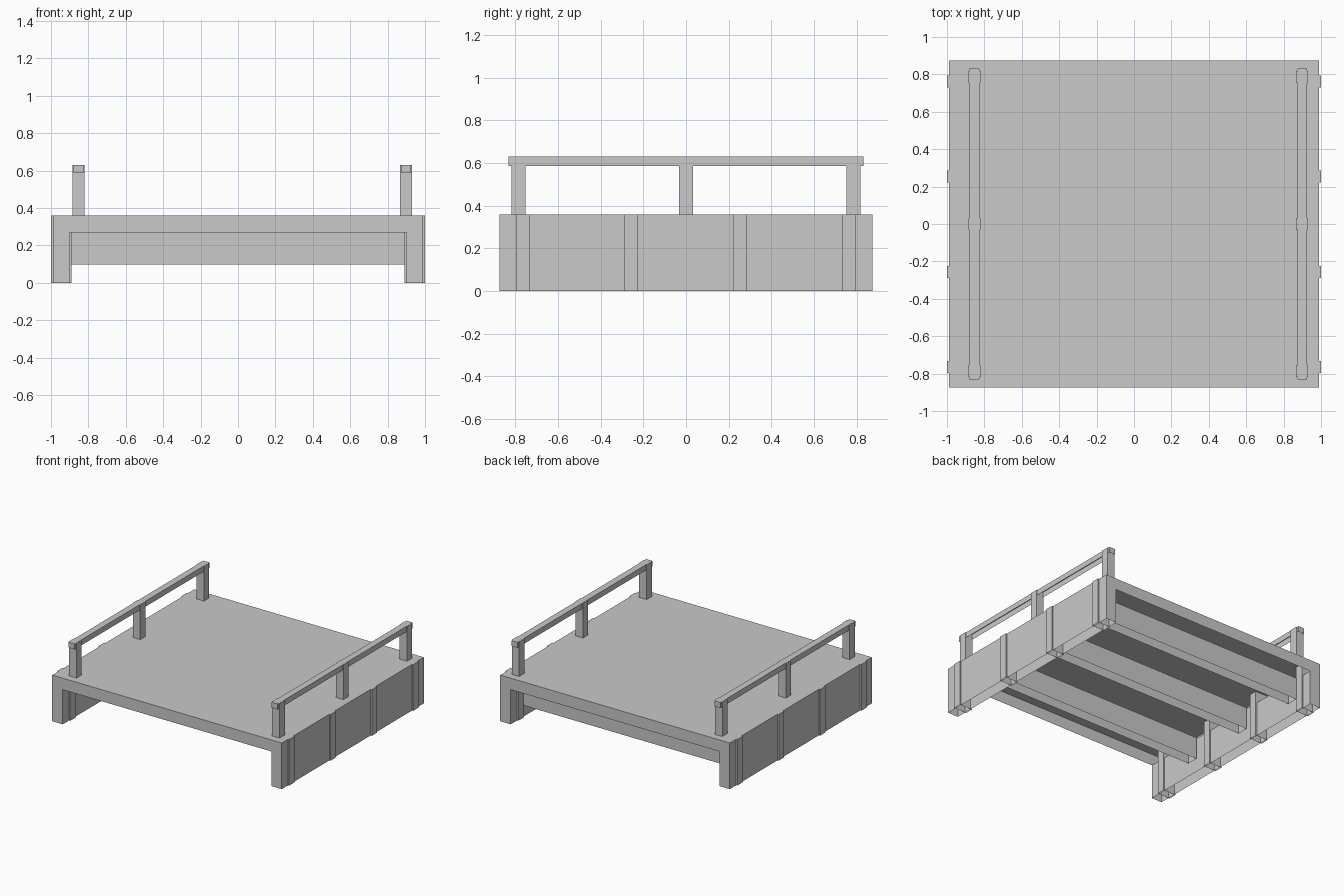
import bpy

if "Cube" in bpy.data.objects:
    bpy.data.objects.remove(bpy.data.objects["Cube"])

# single flat grey
grey = bpy.data.materials.new("plain grey")
grey.diffuse_color = (0.585, 0.585, 0.585, 1)
grey.use_nodes = True
grey.node_tree.nodes["Principled BSDF"].inputs["Base Color"].default_value = grey.diffuse_color


def box(name, x0, x1, y0, y1, z0, z1):
    """Axis-aligned box given by its limits, open underneath."""
    xs, ys, zs = (x0, x1), (y0, y1), (z0, z1)
    verts = [(x, y, z) for x in xs for y in ys for z in zs]
    faces = [(0, 1, 3, 2), (4, 6, 7, 5), (0, 4, 5, 1),
             (2, 3, 7, 6), (1, 5, 7, 3)]
    mesh = bpy.data.meshes.new(name)
    mesh.from_pydata(verts, [], faces)
    mesh.materials.append(grey)
    obj = bpy.data.objects.new(name, mesh)
    bpy.context.collection.objects.link(obj)
    return obj


# deck
box("deck", -0.99, 0.99, -0.875, 0.875, 0.27, 0.36)

# side walls with upright battens showing on both faces
for side, s in (("left", -1), ("right", 1)):
    a, b = sorted((s * 0.90, s * 0.99))
    box(f"{side}_wall", a, b, -0.875, 0.875, 0, 0.27)
    a, b = sorted((s * 0.89, s * 1.0))
    for i, y in enumerate((-0.765, -0.257, 0.253, 0.763)):
        box(f"{side}_batten_{i + 1}", a, b, y - 0.032, y + 0.032, 0, 0.36)

# cross joists below the deck
for i, y in enumerate((-0.415, 0.14, 0.69)):
    box(f"joist_{i + 1}", -0.89, 0.89, y - 0.044, y + 0.044, 0.097, 0.27)

# handrails on three posts each
for side, x in (("left", -0.853), ("right", 0.899)):
    box(f"{side}_rail", x - 0.026, x + 0.026, -0.832, 0.832, 0.587, 0.63)
    for i, y in enumerate((-0.785, 0, 0.785)):
        box(f"{side}_post_{i + 1}", x - 0.032, x + 0.032,
            y - 0.032, y + 0.032, 0.36, 0.629)
